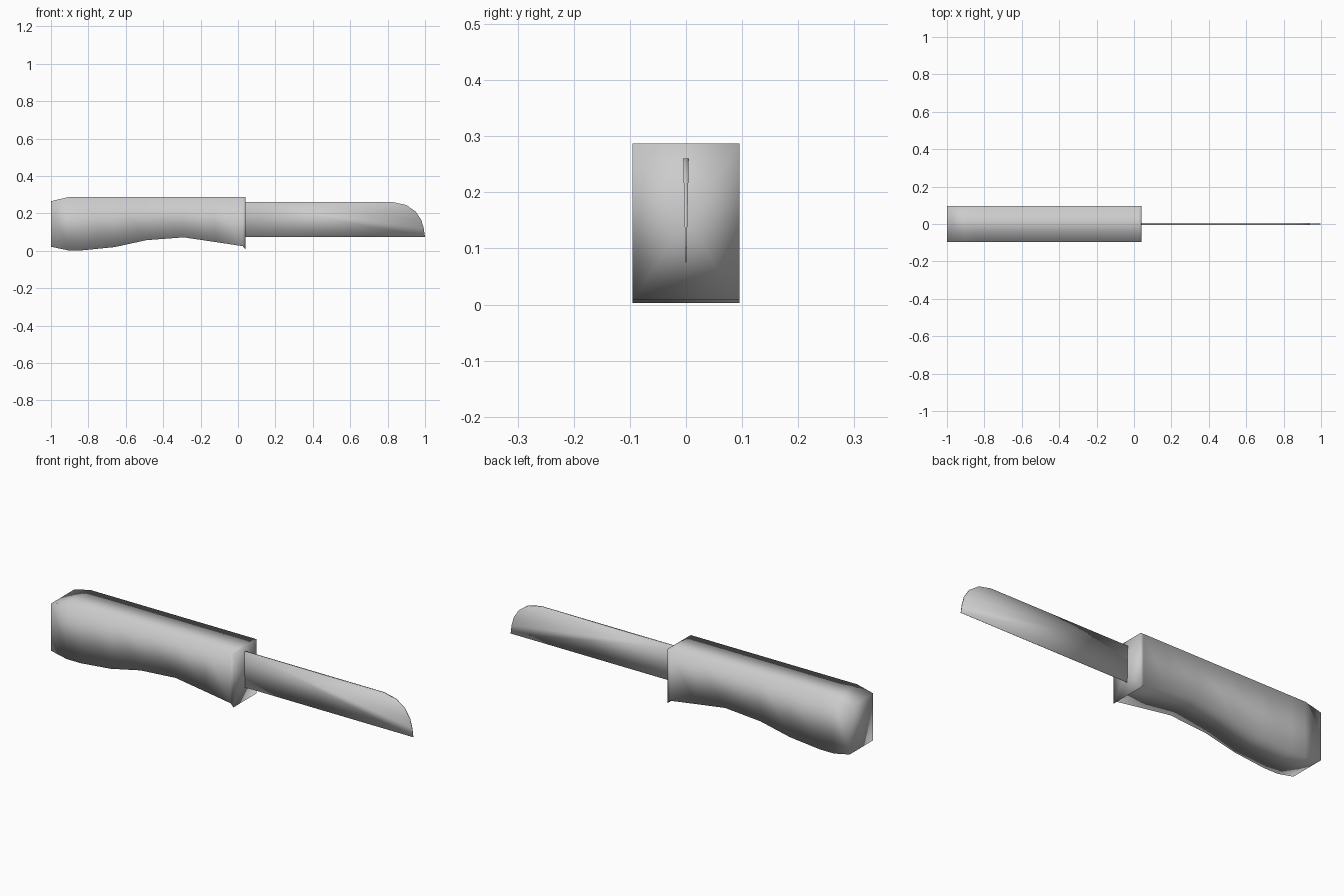
import bpy, bmesh

if "Cube" in bpy.data.objects:
    bpy.data.objects.remove(bpy.data.objects["Cube"])


def finish(name, bm):
    bmesh.ops.recalc_face_normals(bm, faces=bm.faces)
    mesh = bpy.data.meshes.new(name)
    bm.to_mesh(mesh)
    bm.free()
    mesh.shade_smooth()
    obj = bpy.data.objects.new(name, mesh)
    bpy.context.collection.objects.link(obj)
    return obj


# Handle: rectangular sections (x, top z, bottom z) lofted along x
W = 0.095
sections = [(-1.0, 0.265, 0.022), (-0.91, 0.287, 0.003), (-0.83, 0.287, 0.003),
            (-0.66, 0.287, 0.02), (-0.49, 0.287, 0.057), (-0.29, 0.287, 0.072),
            (-0.12, 0.287, 0.047), (0.025, 0.287, 0.025), (0.04, 0.287, 0.008)]
bm = bmesh.new()
rings = [[bm.verts.new((x, y, z)) for y, z in ((-W, b), (W, b), (W, t), (-W, t))]
         for x, t, b in sections]
for r, s in zip(rings, rings[1:]):
    for i in range(4):
        j = (i + 1) % 4
        bm.faces.new((r[i], r[j], s[j], s[i]))
bm.faces.new(rings[0])
front_end = bm.faces.new(rings[-1])
bmesh.ops.poke(bm, faces=[front_end])
finish("handle", bm)

# Blade: thick spine tapering to a thin cutting edge, fanned from the root
outline = [(0.035, 0.26), (0.035, 0.075), (1.0, 0.075), (0.993, 0.12), (0.98, 0.165),
           (0.95, 0.21), (0.90, 0.245), (0.83, 0.26)]
bm = bmesh.new()
sides = []
for s in (-1, 1):
    vs = []
    for x, z in outline:
        half = 0.0008 + 0.0042 * (z - 0.075) / 0.185
        vs.append(bm.verts.new((x, s * half, z)))
    for i in range(1, len(vs) - 1):
        bm.faces.new((vs[0], vs[i], vs[i + 1]))
    sides.append(vs)
a, b = sides
for i in range(len(a)):
    j = (i + 1) % len(a)
    bm.faces.new((a[i], a[j], b[j], b[i]))
finish("blade", bm)
